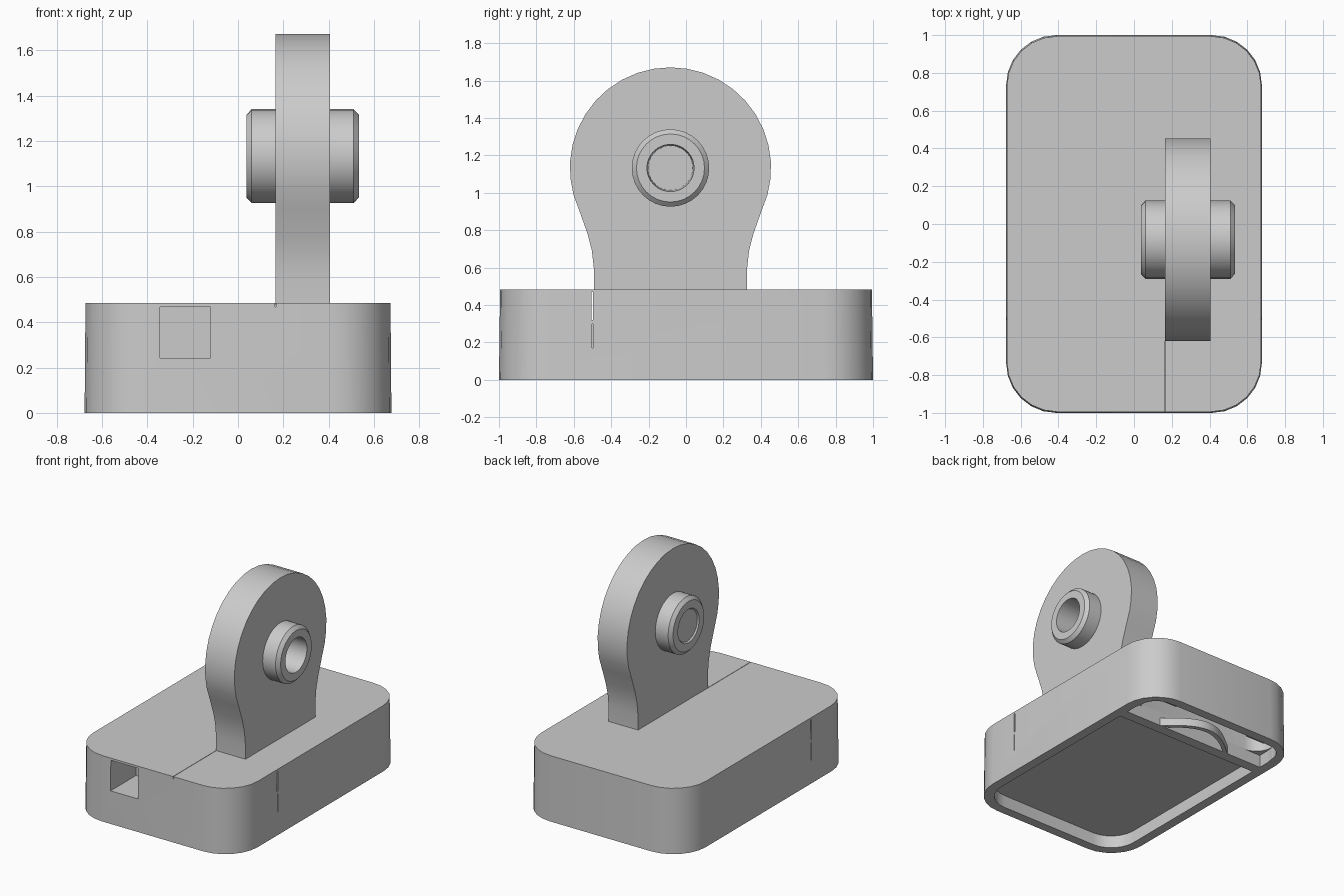
import bpy
import bmesh
from math import sin, cos, pi, radians
from mathutils import Vector

old = bpy.data.objects.get("Cube")
if old:
    bpy.data.objects.remove(old, do_unlink=True)

grey = bpy.data.materials.new("plain_grey")
grey.use_nodes = True
COLOR = (0.6, 0.6, 0.6, 1)
grey.diffuse_color = COLOR
grey.node_tree.nodes["Principled BSDF"].inputs["Base Color"].default_value = COLOR


def add_mesh(name, bm):
    bmesh.ops.recalc_face_normals(bm, faces=bm.faces)
    mesh = bpy.data.meshes.new(name)
    bm.to_mesh(mesh)
    bm.free()
    mesh.materials.append(grey)
    obj = bpy.data.objects.new(name, mesh)
    bpy.context.collection.objects.link(obj)
    return obj


def prism(name, outline, lo, hi, axis="z", taper=0.0):
    """Extrude an (x, y) outline along z, or a (y, z) outline along x."""
    place = (lambda a, b, t: (a, b, t)) if axis == "z" else (lambda a, b, t: (t, a, b))
    bm = bmesh.new()
    k = 1 - taper
    low = [bm.verts.new(place(a, b, lo)) for a, b in outline]
    high = [bm.verts.new(place(a * k, b * k, hi)) for a, b in outline]
    bm.faces.new(low)
    bm.faces.new(high)
    n = len(outline)
    for i in range(n):
        j = (i + 1) % n
        bm.faces.new((low[i], low[j], high[j], high[i]))
    return add_mesh(name, bm)


def rounded(x0, x1, y0, y1, r, steps=6):
    corners = [(x1 - r, y1 - r), (x0 + r, y1 - r), (x0 + r, y0 + r), (x1 - r, y0 + r)]
    return [(cx + r * cos(pi / 2 * (q + i / steps)), cy + r * sin(pi / 2 * (q + i / steps)))
            for q, (cx, cy) in enumerate(corners) for i in range(steps + 1)]


def block(name, x, y, z):
    return prism(name, [(x[0], y[0]), (x[1], y[0]), (x[1], y[1]), (x[0], y[1])], *z)


def carve(obj, cutters):
    for c in cutters:
        mod = obj.modifiers.new("cut", "BOOLEAN")
        mod.operation = "DIFFERENCE"
        mod.solver = "EXACT"
        mod.object = c
        c.hide_render = True
        bpy.context.view_layer.update()
        deps = bpy.context.evaluated_depsgraph_get()
        mesh = bpy.data.meshes.new_from_object(obj.evaluated_get(deps))
        obj.modifiers.clear()
        obj.data = mesh
        bpy.data.objects.remove(c, do_unlink=True)


# Base housing, slightly narrower at the top
TOP = 0.484
RECESS = 0.095
base = prism("base_housing", rounded(-0.677, 0.677, -1, 1, 0.265), 0, TOP, taper=0.006)
carve(base, [
    prism("recess_cutter", rounded(-0.605, 0.605, -0.93, 0.93, 0.2), -0.1, RECESS),
    prism("latch_pocket_cutter", rounded(-0.595, 0.595, 0.65, 0.925, 0.13), -0.1, 0.42),
    block("port_cutter", (-0.345, -0.122), (-1.1, -0.7), (0.243, 0.468)),
    block("side_slit_cutter", (-0.8, 0.8), (-0.505, -0.496), (0.32, 0.47)),
    block("left_slit_cutter", (0.6, 0.8), (-0.502, -0.497), (0.17, 0.3)),
    block("right_slit_cutter", (-0.8, -0.6), (-0.502, -0.497), (0.17, 0.3)),
    block("top_groove_cutter", (0.164, 0.167), (-1.1, -0.4), (0.467, 0.6)),
])

# Underside: cross bar, bowed latch spring and catch tabs
block("cross_bar", (-0.615, 0.615), (0.57, 0.65), (0, RECESS + 0.01))


def bow(half, rise, steps=16):
    return [(-half + 2 * half * i / steps, 0.64 + rise * sin(pi * i / steps))
            for i in range(steps + 1)]


spring = prism("latch_spring", bow(0.32, 0.18) + bow(0.28, 0.145)[::-1], 0, 0.06)
for side, name in ((1, "left"), (-1, "right")):
    block(name + "_catch_tab", sorted((side * 0.32, side * 0.48)), (0.84, 0.945), (0.06, 0.1))

# Upright fin: flared neck running tangentially into a round head
CY, CZ = -0.083, 1.133
R = 0.538
neck = [(0.408, 0.475), (0.41, 0.6), (0.42, 0.69), (0.443, 0.78)]
start = radians(-25)
sweep = pi - 2 * start
head = [(R * cos(start + sweep * i / 24), CZ + R * sin(start + sweep * i / 24))
        for i in range(25)]
half_left = [(-y, z) for y, z in reversed(neck)]
fin = prism("upright_fin", [(CY + y, z) for y, z in neck + head + half_left],
            0.165, 0.405, axis="x")

# Chamfered boss with a blind bore, turned around the x axis
profile = [(0.047, 0), (0.047, 0.116), (0.037, 0.124), (0.037, 0.182), (0.06, 0.207),
           (0.51, 0.207), (0.534, 0.182), (0.534, 0.126), (0.08, 0.119), (0.08, 0)]
bm = bmesh.new()
points = [bm.verts.new((x, CY, CZ + r)) for x, r in profile]
edges = [bm.edges.new(pair) for pair in zip(points, points[1:])]
bmesh.ops.spin(bm, geom=points + edges, cent=Vector((0, CY, CZ)), axis=(1, 0, 0),
               angle=2 * pi, steps=32, use_duplicate=False)
bmesh.ops.remove_doubles(bm, verts=bm.verts, dist=0.0005)
boss = add_mesh("pivot_boss", bm)

# The fin is open where the boss passes through
carve(fin, [prism("bore_cutter", [(CY + 0.19 * cos(pi * i / 16), CZ + 0.19 * sin(pi * i / 16))
                                  for i in range(32)], 0, 0.6, axis="x")])

# Smooth curves, sharp corners
bpy.ops.object.select_all(action="DESELECT")
for obj in (base, fin, boss, spring):
    obj.select_set(True)
bpy.context.view_layer.objects.active = base
bpy.ops.object.shade_smooth_by_angle(angle=radians(30))
